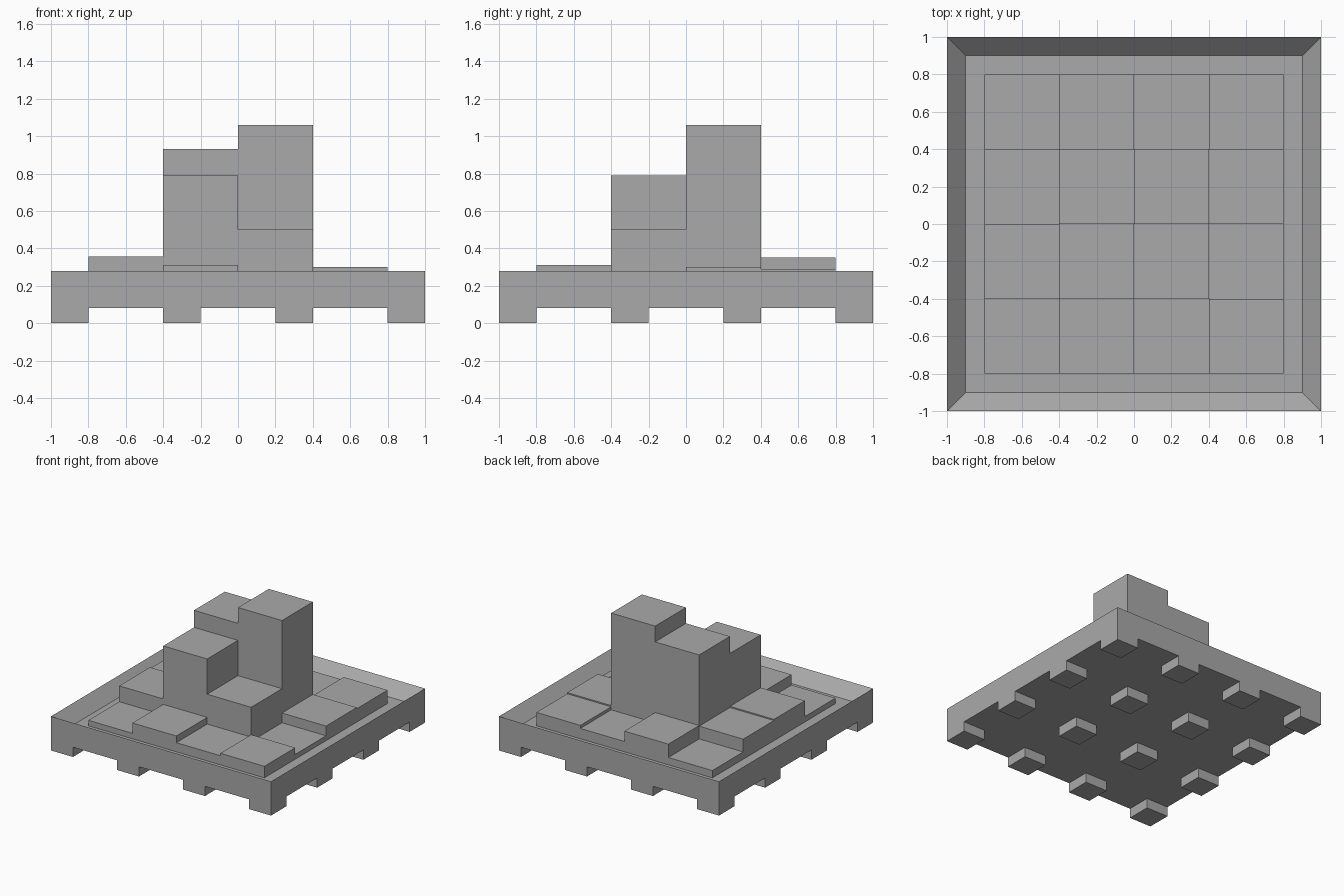
import bpy, bmesh
from mathutils import Vector

# Remove the default cube
cube = bpy.data.objects.get("Cube")
if cube:
    bpy.data.objects.remove(cube, do_unlink=True)

# Single grey material
grey = bpy.data.materials.new("plain grey")
grey.use_nodes = True
colour = (0.4, 0.4, 0.4, 1)
grey.diffuse_color = colour
grey.node_tree.nodes["Principled BSDF"].inputs["Base Color"].default_value = colour


def box(name, low, high, recess=None):
    """Box between two corners; recess = (rim width, depth) sinks the top."""
    low, high = Vector(low), Vector(high)
    bm = bmesh.new()
    bmesh.ops.create_cube(bm, size=1)
    bmesh.ops.scale(bm, vec=high - low, verts=bm.verts)
    bmesh.ops.translate(bm, vec=(low + high) / 2, verts=bm.verts)
    if recess:
        rim, depth = recess
        bm.normal_update()
        top = max(bm.faces, key=lambda f: f.calc_center_median().z)
        bmesh.ops.inset_region(bm, faces=[top], thickness=rim, use_even_offset=True)
        bmesh.ops.translate(bm, vec=(0, 0, -depth), verts=top.verts)
    mesh = bpy.data.meshes.new(name)
    bm.to_mesh(mesh)
    bm.free()
    mesh.materials.append(grey)
    obj = bpy.data.objects.new(name, mesh)
    bpy.context.collection.objects.link(obj)
    return obj


FOOT_TOP, RIM_TOP, FLOOR = 0.08, 0.28, 0.18

# Tray with a raised rim
box("tray", (-1, -1, FOOT_TOP), (1, 1, RIM_TOP), recess=(0.1, RIM_TOP - FLOOR))

# Four by four grid of square feet
foot_starts = (-1, -0.4, 0.2, 0.8)
for x in foot_starts:
    for y in foot_starts:
        box("foot", (x, y, 0), (x + 0.2, y + 0.2, FOOT_TOP))

# Block tops, one row per line from front to back, each from right to left
block_tops = (
    (0.225, 0.31, 0.255, 0.275),
    (0.355, 0.79, 0.50, 0.22),
    (0.345, 0.93, 1.06, 0.30),
    (0.24, 0.35, 0.265, 0.29),
)
SIZE = 0.4
for row, tops in enumerate(block_tops):
    for column, top in enumerate(tops):
        x, y = (column - 2) * SIZE, (row - 2) * SIZE
        name = "tower_block" if top > SIZE else "low_block"
        box(name, (x, y, FLOOR), (x + SIZE, y + SIZE, top))
